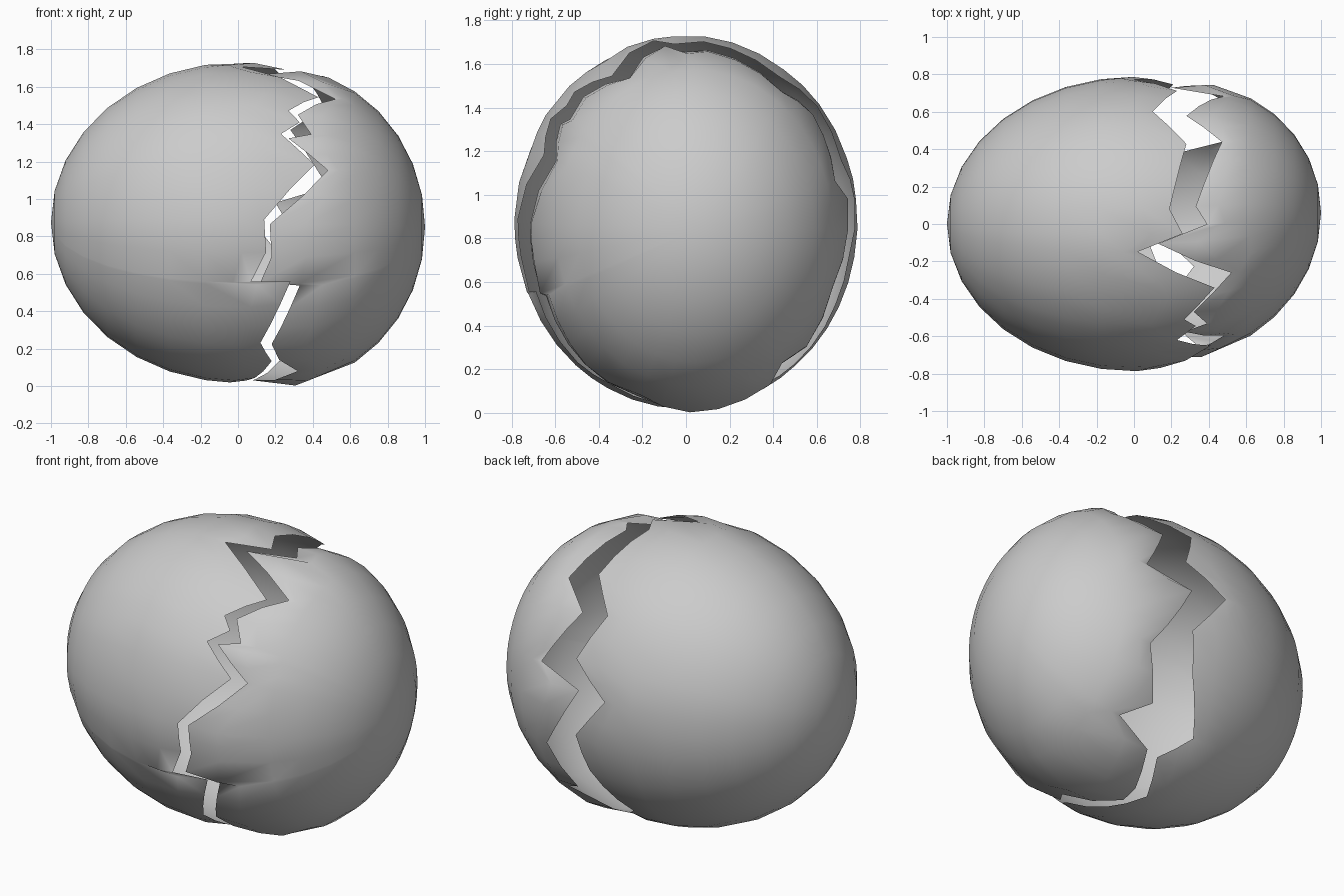
import bpy, bmesh
from math import sin, cos, acos, radians, ceil

if "Cube" in bpy.data.objects:
    bpy.data.objects.remove(bpy.data.objects["Cube"])

# Crack lines: (angle around the long axis, x); 0 = back, 90 = top, 180 = front, 270 = bottom
big_edge = [(-82, .0), (-63, .13), (-50, .0), (-27, .16), (-11, .21), (7, .0), (20, .23),
            (39, .10), (55, .28), (84, .19), (94, .26), (101, .02), (119, .43), (133, .27),
            (138, .33), (145, .23), (156.5, .41), (179, .14), (191, .15), (202, .07),
            (203, .28), (230, .12), (243, .18)]
cap_edge = [(-80, .1), (-60, .22), (-53, .47), (-42, .33), (-20, .45), (9, .20), (16, .48),
            (39, .28), (53, .47), (84, .33), (92, .39), (99, .13), (116, .52), (133, .32),
            (142, .39), (145, .27), (157, .48), (168, .35), (179, .17), (191, .18), (201, .12),
            (202.5, .33), (229, .18), (239, .22), (250, .32), (270, .08)]


def fill(edge, step=11.25):
    """Add in-between points so the shell keeps about 32 sides."""
    out = []
    for (a, x), (b, w) in zip(edge, edge[1:] + [(edge[0][0] + 360, edge[0][1])]):
        n = max(1, ceil((b - a) / step))
        out += [(a + (b - a) * i / n, x + (w - x) * i / n) for i in range(n)]
    return out


def shell(name, edge, side, cx, cz, rx, ry, rz, dome, rings, dent, lean):
    """Open egg half: even rings over the dome (degrees), then out to the jagged edge,
    whose rim is bent inwards by dent."""
    bm = bmesh.new()

    def vert(p, a, s=1):
        x = cx + side * rx * cos(p)
        return bm.verts.new((x, s * ry * sin(p) * cos(a) + lean * x,
                             cz + s * rz * sin(p) * sin(a)))

    pole = vert(0, 0)
    dome = radians(dome)
    cols = []
    for deg, x in fill(edge):
        a = radians(deg)
        end = acos(side * (x - cx) / rx)
        col = [vert(dome * i / rings, a) for i in range(1, rings + 1)]
        col += [vert(dome + (end - dome) * .6, a), vert(end, a, 1 - dent)]
        cols.append(col)
    for c, d in zip(cols, cols[1:] + cols[:1]):
        bm.faces.new((pole, c[0], d[0]))
        for i in range(len(c) - 1):
            bm.faces.new((c[i], c[i + 1], d[i + 1], d[i]))
    bm.normal_update()
    bm.faces.ensure_lookup_table()
    if bm.faces[0].normal.x * side < 0:   # normals point outwards
        bmesh.ops.reverse_faces(bm, faces=bm.faces[:])
    mesh = bpy.data.meshes.new(name)
    bm.to_mesh(mesh)
    bm.free()
    for f in mesh.polygons:
        f.use_smooth = True
    ob = bpy.data.objects.new(name, mesh)
    bpy.context.collection.objects.link(ob)


# Large rounded half on the left, blunter broken-off half leaning slightly back on the right
shell("large_eggshell", big_edge, -1, 0, .875, 1.0, .787, .857, 80, 7, .012, 0)
shell("small_eggshell", cap_edge, 1, .2, .85, .8, .748, .855, 58, 5, .03, .06)
